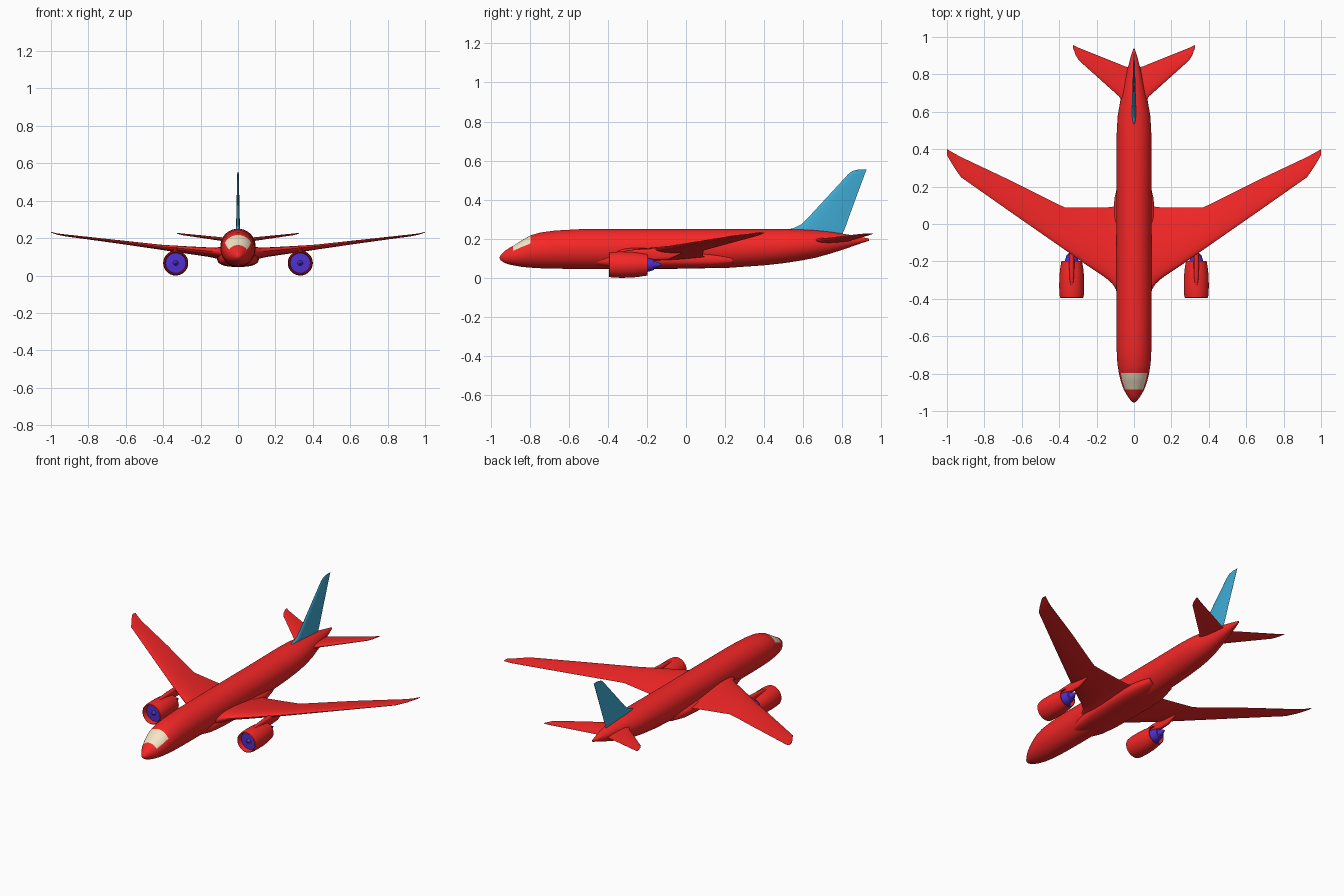
import bpy, bmesh
from math import sin, cos, pi, sqrt, copysign


def material(name, rgb):
    m = bpy.data.materials.new(name)
    m.diffuse_color = (*rgb, 1)
    return m


RED = material("red", (0.92, 0.02, 0.02))
BLUE = material("blue", (0.05, 0.41, 0.66))
NAVY = material("navy", (0.08, 0.03, 0.62))
TAN = material("tan", (0.92, 0.79, 0.56))


def loft(name, rings, mat, closed=False, mirror=False, angle=40):
    """Skin a list of equal-sized point rings; cap the ends unless closed."""
    bm = bmesh.new()
    vs = [[bm.verts.new(p) for p in r] for r in rings]
    n = len(vs[0])
    pairs = list(zip(vs, vs[1:])) + ([(vs[-1], vs[0])] if closed else [])
    for a, b in pairs:
        for i in range(n):
            j = (i + 1) % n
            bm.faces.new((a[i], a[j], b[j], b[i]))
    if not closed:
        bm.faces.new(vs[0])
        bm.faces.new(vs[-1])
    bmesh.ops.recalc_face_normals(bm, faces=bm.faces)
    me = bpy.data.meshes.new(name)
    bm.to_mesh(me)
    bm.free()
    ob = bpy.data.objects.new(name, me)
    bpy.context.collection.objects.link(ob)
    me.materials.append(mat)
    bpy.ops.object.select_all(action='DESELECT')
    ob.select_set(True)
    bpy.context.view_layer.objects.active = ob
    bpy.ops.object.shade_smooth_by_angle(angle=angle * pi / 180)
    if mirror:
        ob.modifiers.new("mirror", 'MIRROR').use_mirror_merge = False
    return ob


def oval(y, zb, zt, hw, n=48, power=1.0):
    """Upright (super)ellipse ring at y between zb and zt."""
    def f(v):
        return copysign(abs(v) ** power, v)
    return [(hw * f(cos(2 * pi * i / n)), y,
             (zb + zt) / 2 + (zt - zb) / 2 * f(sin(2 * pi * i / n))) for i in range(n)]


def airfoil(le, te, thick, n=28):
    """Ring of (y, chord fraction, offset) for a wing section."""
    out = []
    for i in range(n):
        a = 2 * pi * i / n
        c = (1 + cos(a)) / 2
        h = 5 * thick * (.2969 * sqrt(c) - .126 * c - .3516 * c**2 + .2843 * c**3 - .1036 * c**4)
        out.append((le + (te - le) * c, c, copysign(max(h, .0008), sin(a) + 1e-9)))
    return out


def wing(name, stations):
    """Stations: x, leading y, trailing y, leading z, trailing z, thickness."""
    rings = [[(x, y, zl + (zt - zl) * c + h) for y, c, h in airfoil(le, te, t)]
             for x, le, te, zl, zt, t in stations]
    return loft(name, rings, RED, mirror=True)


def lathe(name, profile, mat, closed=False, cx=.333, cz=.067, n=40):
    """Turn (y, r) points around the engine axis."""
    rings = [[(cx + r * cos(2 * pi * i / n), y, cz + r * sin(2 * pi * i / n))
              for i in range(n)] for y, r in profile]
    return loft(name, rings, mat, closed, True)


# Fuselage: y, bottom, top, half width
body = [(-.954, .099, .105, .003), (-.948, .089, .117, .014), (-.93, .077, .136, .028),
        (-.908, .069, .151, .042), (-.885, .064, .163, .055), (-.84, .056, .192, .071),
        (-.797, .052, .217, .081), (-.745, .049, .232, .089), (-.67, .047, .242, .093),
        (-.54, .045, .249, .094), (-.2, .046, .25, .094), (.2, .05, .25, .094),
        (.4, .064, .25, .094), (.5, .075, .25, .092), (.58, .087, .248, .087),
        (.66, .102, .244, .073), (.74, .124, .235, .055), (.82, .15, .223, .037),
        (.9, .178, .208, .016), (.937, .19, .201, .004)]
fuselage = loft("fuselage", [oval(*s) for s in body], RED)

# Cockpit glazing: upper faces of the nose band
fuselage.data.materials.append(TAN)
for p in fuselage.data.polygons:
    x, y, z = p.center
    if -.885 < y < -.797:
        mid = .11 + (y + .885) * .28
        if z - mid > .56 * abs(x):
            p.material_index = 1

# Belly fairing
fairing = [(-.46, .06, .12, .07), (-.38, .048, .13, .092), (-.28, .046, .14, .106),
           (-.1, .046, .145, .112), (.04, .047, .14, .112), (.14, .051, .13, .104),
           (.24, .065, .12, .08)]
loft("belly_fairing", [oval(*s, power=.75) for s in fairing], RED)

# Main wings with raked tips
wing("wings", [(.04, -.42, .11, .122, .105, .075), (.09, -.36, .1, .124, .106, .07),
               (.115, -.32, .092, .126, .108, .058), (.15, -.289, .088, .13, .112, .05),
               (.25, -.222, .088, .139, .124, .04), (.37, -.138, .089, .15, .139, .03),
               (.42, -.103, .112, .155, .146, .026), (.65, .057, .228, .183, .178, .018),
               (.925, .25, .358, .216, .213, .01), (.965, .308, .38, .222, .22, .007),
               (1.0, .368, .4, .232, .231, .004)])

# Tailplane
wing("tailplane", [(.0, .6, .83, .185, .185, .03), (.05, .635, .843, .19, .19, .026),
                   (.08, .682, .856, .194, .194, .02), (.295, .875, .942, .22, .22, .009),
                   (.312, .903, .95, .223, .223, .007), (.327, .945, .957, .226, .226, .003)])

# Fin: z, leading y, trailing y, thickness
fin = [(.2, .49, .79, .022), (.25, .535, .812, .022), (.258, .56, .815, .021),
       (.275, .592, .822, .02), (.3, .618, .83, .019), (.53, .83, .915, .009),
       (.546, .85, .921, .008), (.554, .882, .925, .004)]
loft("tail_fin", [[(h, y, z) for y, c, h in airfoil(le, te, t)] for z, le, te, t in fin], BLUE)

# Engines: hollow nacelle, fan with spinner, exhaust core
lathe("nacelles", [(-.35, .053), (-.385, .055), (-.395, .059), (-.392, .063), (-.37, .066),
                   (-.33, .067), (-.28, .066), (-.24, .062), (-.197, .055), (-.197, .052),
                   (-.25, .053)], RED, closed=True)
lathe("fans", [(-.388, .001), (-.382, .006), (-.366, .014), (-.364, .0545), (-.355, .0545)], NAVY)
lathe("exhaust_cores", [(-.25, .053), (-.235, .053), (-.232, .042), (-.197, .037), (-.165, .027),
                        (-.163, .019), (-.14, .011), (-.122, .001)], NAVY)

# Pylons joining engines to wings: y, bottom, top, half width
pylon = [(-.345, .118, .13, .004), (-.3, .11, .141, .011), (-.23, .1, .147, .014),
         (-.16, .09, .15, .014), (-.09, .094, .145, .012), (-.02, .125, .14, .004)]
rings = [[(x + .333, y, z) for x, y, z in oval(y0, b, t, w, 16, .6)] for y0, b, t, w in pylon
         for y in [y0]]
loft("pylons", rings, RED, mirror=True)
